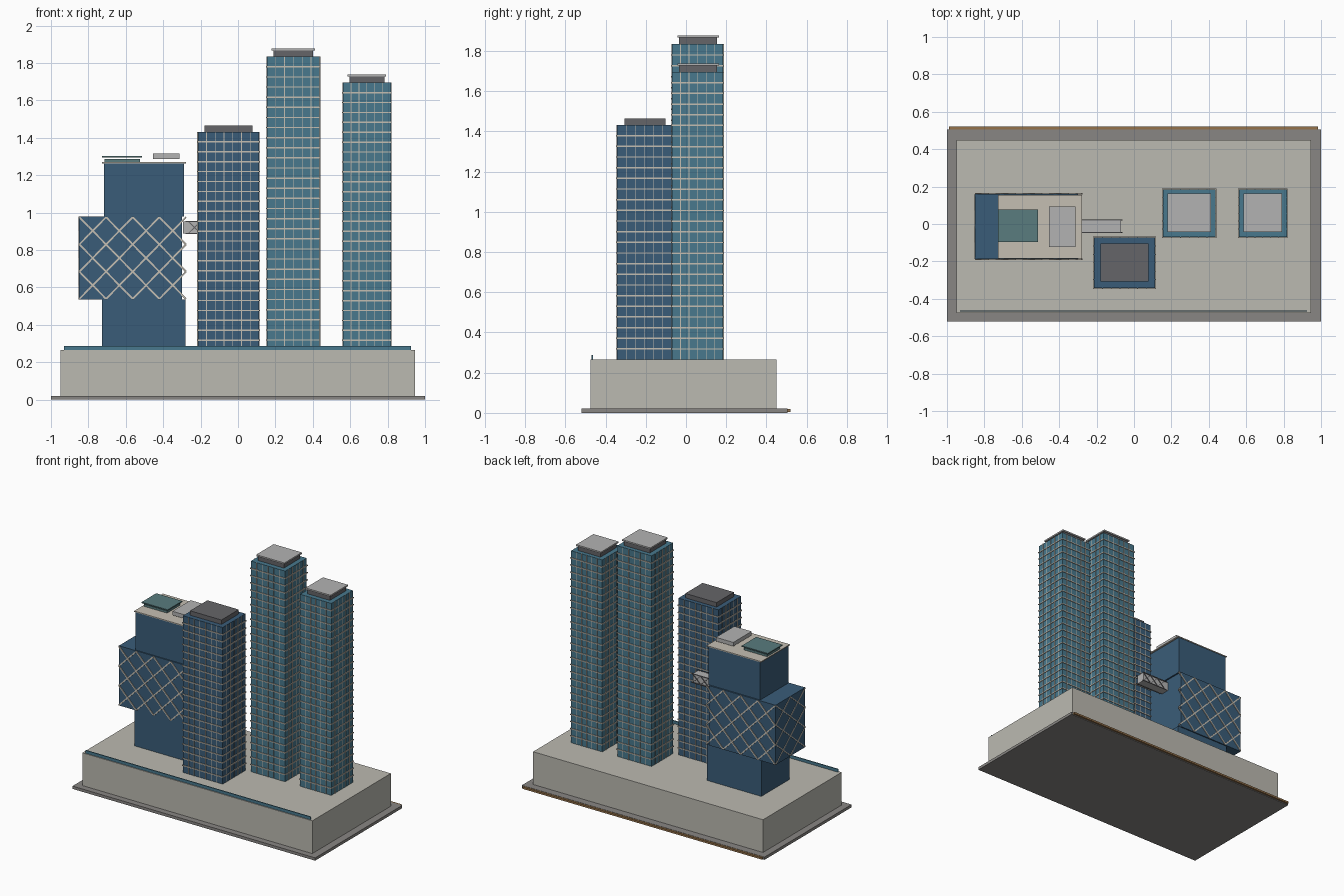
import bpy, bmesh, math
from mathutils import Matrix, Vector

if "Cube" in bpy.data.objects:
    bpy.data.objects.remove(bpy.data.objects["Cube"])


def mat(name, r, g, b):
    m = bpy.data.materials.new(name)
    m.diffuse_color = (r, g, b, 1)
    m.use_nodes = True
    m.node_tree.nodes["Principled BSDF"].inputs["Base Color"].default_value = m.diffuse_color
    return m


NAVY = mat("navy_glass", 0.042, 0.108, 0.19)
TEAL = mat("teal_glass", 0.065, 0.19, 0.27)
GREEN = mat("green_panel", 0.10, 0.20, 0.21)
PALE = mat("pale_trim", 0.56, 0.52, 0.45)
STONE = mat("podium_stone", 0.50, 0.49, 0.44)
PAVE = mat("paving", 0.25, 0.24, 0.23)
DARK = mat("dark_metal", 0.13, 0.13, 0.14)
LIGHT = mat("light_metal", 0.45, 0.45, 0.45)
BROWN = mat("brown_edge", 0.30, 0.17, 0.07)


def finish(name, bm, material):
    me = bpy.data.meshes.new(name)
    bm.to_mesh(me)
    bm.free()
    me.materials.append(material)
    ob = bpy.data.objects.new(name, me)
    bpy.context.collection.objects.link(ob)
    return ob


def add_box(bm, x, y, z):
    size = Matrix.Diagonal((x[1] - x[0], y[1] - y[0], z[1] - z[0], 1))
    mid = Matrix.Translation((sum(x) / 2, sum(y) / 2, sum(z) / 2))
    bmesh.ops.create_cube(bm, size=1, matrix=mid @ size)


def box(name, x, y, z, material):
    bm = bmesh.new()
    add_box(bm, x, y, z)
    return finish(name, bm, material)


def add_bar(bm, a, b, t):
    a, b = Vector(a), Vector(b)
    d = b - a
    rot = d.to_track_quat('Z', 'Y').to_matrix().to_4x4()
    bmesh.ops.create_cube(bm, size=1, matrix=Matrix.Translation((a + b) / 2) @ rot
                          @ Matrix.Diagonal((t, t, d.length, 1)))


def diagrid(bm, origin, across, height, cols, rows, t):
    # crossed bars in every cell of a vertical panel
    o, u, v = Vector(origin), Vector(across) / cols, Vector((0, 0, height / rows))
    for i in range(cols):
        for j in range(rows):
            c = o + u * i + v * j
            add_bar(bm, c, c + u + v, t)
            add_bar(bm, c + u, c + v, t)


def tower(name, x, y, top, glass, floors, cols, rows):
    z0, e = 0.265, 0.005
    bx, by = (x[0] + e, x[1] - e), (y[0] + e, y[1] - e)
    box(name + "_shaft", bx, by, (z0, top), glass)
    # floor bands
    bm = bmesh.new()
    step = (top - z0) / floors
    for i in range(1, floors):
        z = z0 + i * step
        add_box(bm, x, y, (z - 0.0035, z + 0.0035))
    finish(name + "_floor_bands", bm, PALE)
    # vertical mullions on all four faces
    bm = bmesh.new()
    w, d = 0.002, 0.003
    for i in range(1, cols):
        c = bx[0] + (bx[1] - bx[0]) * i / cols
        for f in by:
            add_box(bm, (c - w, c + w), (f - d, f + d), (z0, top))
    for i in range(1, rows):
        c = by[0] + (by[1] - by[0]) * i / rows
        for f in bx:
            add_box(bm, (f - d, f + d), (c - w, c + w), (z0, top))
    finish(name + "_mullions", bm, PALE)
    # rooftop plant room
    cx, cy = (x[0] + 0.04, x[1] - 0.04), (y[0] + 0.04, y[1] - 0.035)
    box(name + "_plant_room", cx, cy, (top, top + 0.033), DARK)
    return cx, cy


# Site and podium
box("site_slab", (-1, 1), (-0.52, 0.505), (0, 0.021), PAVE)
box("rear_kerb", (-0.99, 0.985), (0.505, 0.52), (0.005, 0.019), BROWN)
box("podium", (-0.95, 0.945), (-0.475, 0.45), (0.021, 0.265), STONE)
box("podium_parapet", (-0.93, 0.925), (-0.469, -0.462), (0.265, 0.287), TEAL)

# Three gridded towers
tower("front_tower", (-0.22, 0.118), (-0.347, -0.068), 1.432, NAVY, 22, 7, 6)
for name, x, top, floors, cols in (("tall_tower", (0.15, 0.442), 1.834, 29, 6),
                                   ("right_tower", (0.556, 0.822), 1.695, 27, 6)):
    cx, cy = tower(name, x, (-0.074, 0.19), top, TEAL, floors, cols, 6)
    box(name + "_roof_plate", (cx[0] - 0.01, cx[1] + 0.01),
        (cy[0] - 0.008, cy[1] + 0.008), (top + 0.033, top + 0.044), LIGHT)

# Stacked block building
box("stack_lower", (-0.727, -0.28), (-0.182, 0.152), (0.265, 0.535), NAVY)
box("stack_middle", (-0.85, -0.30), (-0.188, 0.16), (0.535, 0.98), NAVY)
box("stack_upper", (-0.717, -0.289), (-0.18, 0.15), (0.98, 1.263), NAVY)
box("stack_roof", (-0.727, -0.278), (-0.184, 0.154), (1.263, 1.27), PALE)

# Diagonal bracing wrapping the middle block
bm = bmesh.new()
for y in (-0.189, 0.161):
    diagrid(bm, (-0.848, y, 0.539), (0.57, 0, 0), 0.437, 4, 3, 0.009)
diagrid(bm, (-0.85, -0.186, 0.539), (0, 0.344, 0), 0.437, 2, 3, 0.007)
finish("stack_bracing", bm, PALE)

# Roof garden and floating canopy
box("roof_pavilion", (-0.715, -0.525), (-0.085, 0.067), (1.27, 1.286), GREEN)
box("pavilion_cover", (-0.728, -0.513), (-0.095, 0.077), (1.294, 1.302), GREEN)
box("roof_canopy", (-0.455, -0.312), (-0.122, 0.093), (1.288, 1.317), LIGHT)

# Sky bridge with rails and cross bracing
box("sky_bridge", (-0.295, -0.07), (-0.043, 0.02), (0.888, 0.954), LIGHT)
bm = bmesh.new()
for y in (-0.045, 0.022):
    diagrid(bm, (-0.265, y, 0.89), (0.195, 0, 0), 0.062, 3, 1, 0.005)
    for z in (0.889, 0.953):
        add_bar(bm, (-0.28, y, z), (-0.062, y, z), 0.006)
finish("bridge_bracing", bm, DARK)
